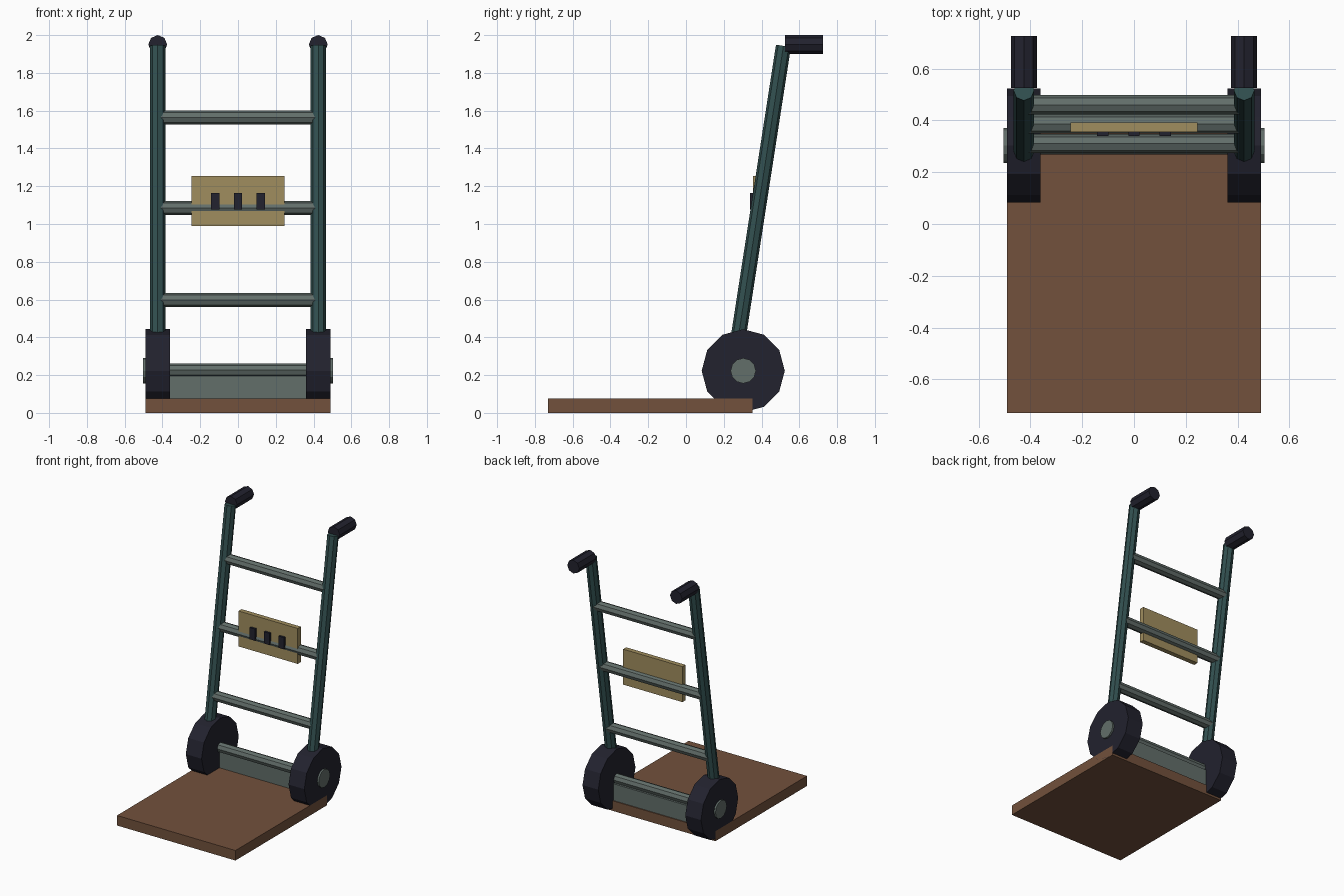
import bpy, bmesh, math
from mathutils import Vector, Matrix

if "Cube" in bpy.data.objects:
    bpy.data.objects.remove(bpy.data.objects["Cube"])


def material(name, rgb):
    m = bpy.data.materials.new(name)
    m.diffuse_color = [(c / 255 / 12.92 if c < 11 else ((c / 255 + 0.055) / 1.055) ** 2.4) for c in rgb] + [1]
    m.use_nodes = True
    m.node_tree.nodes["Principled BSDF"].inputs["Base Color"].default_value = m.diffuse_color
    return m


BROWN = material("brown wood", (114, 81, 60))
RUBBER = material("dark rubber", (34, 34, 46))
TEAL = material("teal steel", (50, 80, 80))
GREY = material("grey steel", (98, 110, 106))
TAN = material("tan plate", (160, 141, 94))


def finish(name, bm, mat):
    me = bpy.data.meshes.new(name)
    bmesh.ops.recalc_face_normals(bm, faces=bm.faces)
    bm.to_mesh(me)
    bm.free()
    me.materials.append(mat)
    ob = bpy.data.objects.new(name, me)
    bpy.context.collection.objects.link(ob)


def box(name, lo, hi, mat):
    lo, hi = Vector(lo), Vector(hi)
    bm = bmesh.new()
    bmesh.ops.create_cube(bm, size=1, matrix=Matrix.Translation((lo + hi) / 2) @ Matrix.Diagonal((*(hi - lo), 1)))
    finish(name, bm, mat)


def rod(name, a, b, radius, sides, mat):
    """Flat-sided cylinder from a to b, with an edge facing along each axis."""
    a, b = Vector(a), Vector(b)
    d = (b - a).normalized()
    u = Vector((1, 0, 0)) if abs(d.x) < 0.5 else Vector((0, 0, 1))
    v = d.cross(u)
    bm = bmesh.new()
    rings = []
    for p in (a, b):
        rings.append([bm.verts.new(p + radius * (u * math.cos(t) + v * math.sin(t)))
                      for t in (2 * math.pi * i / sides for i in range(sides))])
    for i in range(sides):
        j = (i + 1) % sides
        bm.faces.new((rings[0][i], rings[0][j], rings[1][j], rings[1][i]))
    for r in rings:
        bm.faces.new(r)
    finish(name, bm, mat)


def rail_y(z):
    return 0.283 + 0.155 * (z - 0.44)


# Load platform and upright toe brace
box("base_platform", (-0.49, -0.73, 0), (0.49, 0.352, 0.075), BROWN)
box("toe_brace", (-0.38, 0.295, 0.05), (0.38, 0.345, 0.2), GREY)

# Leaning rails, grips, wheels and hubs on both sides
for side, s in (("left", -1), ("right", 1)):
    x = 0.425 * s
    rod(side + "_rail", (x, rail_y(0.22), 0.22), (x, rail_y(1.943), 1.943), 0.04, 8, TEAL)
    rod(side + "_grip", (x, 0.525, 1.95), (x, 0.725, 1.95), 0.05, 8, RUBBER)
    rod(side + "_wheel", (0.36 * s, 0.303, 0.223), (0.49 * s, 0.303, 0.223), 0.22, 12, RUBBER)
    rod(side + "_hub", (0.46 * s, 0.303, 0.223), (0.503 * s, 0.303, 0.223), 0.067, 12, GREY)

# Axle and cross rungs
rod("axle", (-0.45, 0.305, 0.226), (0.45, 0.305, 0.226), 0.036, 8, GREY)
for i, z in enumerate((0.597, 1.085, 1.563)):
    y = rail_y(z) + 0.003
    rod("rung_%d" % (i + 1), (-0.42, y, z), (0.42, y, z), 0.037, 8, GREY)

# Plate on the middle rung with three raised marks
box("name_plate", (-0.245, 0.356, 0.99), (0.245, 0.392, 1.255), TAN)
for i in (-1, 0, 1):
    box("plate_mark_%d" % (i + 2), (0.12 * i - 0.022, 0.34, 1.077), (0.12 * i + 0.022, 0.36, 1.165), RUBBER)
